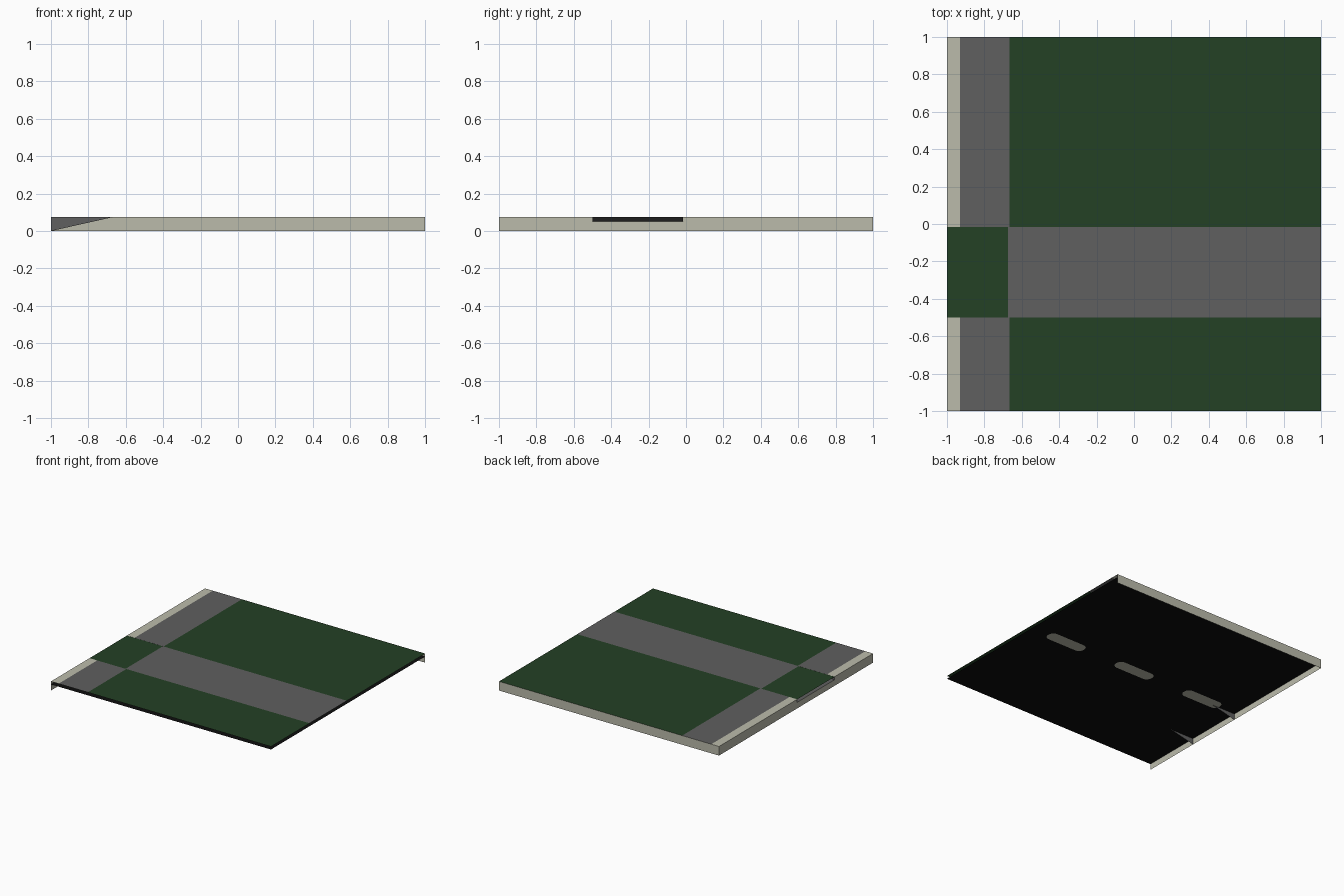
import bpy, bmesh, math

if "Cube" in bpy.data.objects:
    bpy.data.objects.remove(bpy.data.objects["Cube"])

TOP, ROAD = 0.075, 0.05        # heights of pavement and road sheet
WALK, KERB = -0.665, -0.93     # inner edges of pavement and kerb
D0, D1 = -0.5, -0.015          # driveway sides in y
EPS = 0.0006                   # tiny gap between stacked sheets


def material(name, r, g, b):
    m = bpy.data.materials.new(name)
    m.diffuse_color = (r, g, b, 1)
    m.use_nodes = True
    m.node_tree.nodes["Principled BSDF"].inputs["Base Color"].default_value = m.diffuse_color
    return m


GRASS = material("dark green grass", 0.017, 0.052, 0.018)
PAVING = material("grey paving", 0.115, 0.115, 0.115)
STONE = material("pale beige stone", 0.50, 0.50, 0.41)
ASPHALT = material("black asphalt", 0.004, 0.004, 0.004)


def sheet(name, polys, mat):
    """One object made of flat polygons."""
    bm = bmesh.new()
    for pts in polys:
        bm.faces.new([bm.verts.new(p) for p in pts])
    me = bpy.data.meshes.new(name)
    bm.to_mesh(me)
    bm.free()
    me.materials.append(mat)
    ob = bpy.data.objects.new(name, me)
    bpy.context.collection.objects.link(ob)
    return ob


def flat(x0, x1, y0, y1, z):
    return [(x0, y0, z), (x1, y0, z), (x1, y1, z), (x0, y1, z)]


def left_wall(y0, y1, z0, z1):
    return [(-1, y1, z0), (-1, y0, z0), (-1, y0, z1), (-1, y1, z1)]


# Base road sheet and the lawn sheet above it
sheet("road_base", [flat(-1, 1, -1, 1, ROAD)], ASPHALT)
sheet("lawn", [flat(-1, 1, -1, 1, TOP - EPS)], GRASS)

# Left pavement and kerb, interrupted by the driveway
spans = [(-1, D0), (D1, 1)]
sheet("left_pavement", [flat(KERB, WALK, a, b, TOP) for a, b in spans], PAVING)
sheet("left_kerb_top", [flat(-1, KERB, a, b, TOP) for a, b in spans], STONE)

# Back pavement and kerb, lying just under the lawn sheet
sheet("back_pavement", [flat(WALK, 1, -WALK, -KERB, TOP - 2 * EPS)], PAVING)
sheet("back_kerb_top", [flat(WALK, 1, -KERB, 1, TOP - 2 * EPS)], STONE)

# Kerb faces: full height, dropped at the driveway
sheet("left_kerb_face", [left_wall(a, b, 0, TOP) for a, b in spans]
      + [left_wall(D0, D1, 0, ROAD)], STONE)
sheet("back_kerb_face", [[(1, 1, 0), (-1, 1, 0), (-1, 1, TOP), (1, 1, TOP)]], STONE)

# Driveway, its ramp and the triangular ramp sides
sheet("driveway", [flat(WALK, 1, D0, D1, TOP)], PAVING)
sheet("driveway_ramp", [[(-1, D0, ROAD), (WALK, D0, TOP), (WALK, D1, TOP), (-1, D1, ROAD)]], PAVING)
sheet("ramp_sides", [[(-1, y, 0), (WALK, y, TOP), (-1, y, TOP)] for y in (D0, D1)], PAVING)


# Rounded lane dashes under the road sheet
def dash(cx, length=0.35, width=0.1, r=0.045, n=4):
    pts = []
    for k, (sx, sy) in enumerate([(1, 1), (-1, 1), (-1, -1), (1, -1)]):
        for i in range(n + 1):
            a = math.pi / 2 * (k + i / n)
            pts.append((cx + sx * (length / 2 - r) + r * math.cos(a),
                        sy * (width / 2 - r) + r * math.sin(a), ROAD - 0.001))
    return pts


sheet("lane_dashes", [dash(x) for x in (-2 / 3, 0, 2 / 3)], STONE)
